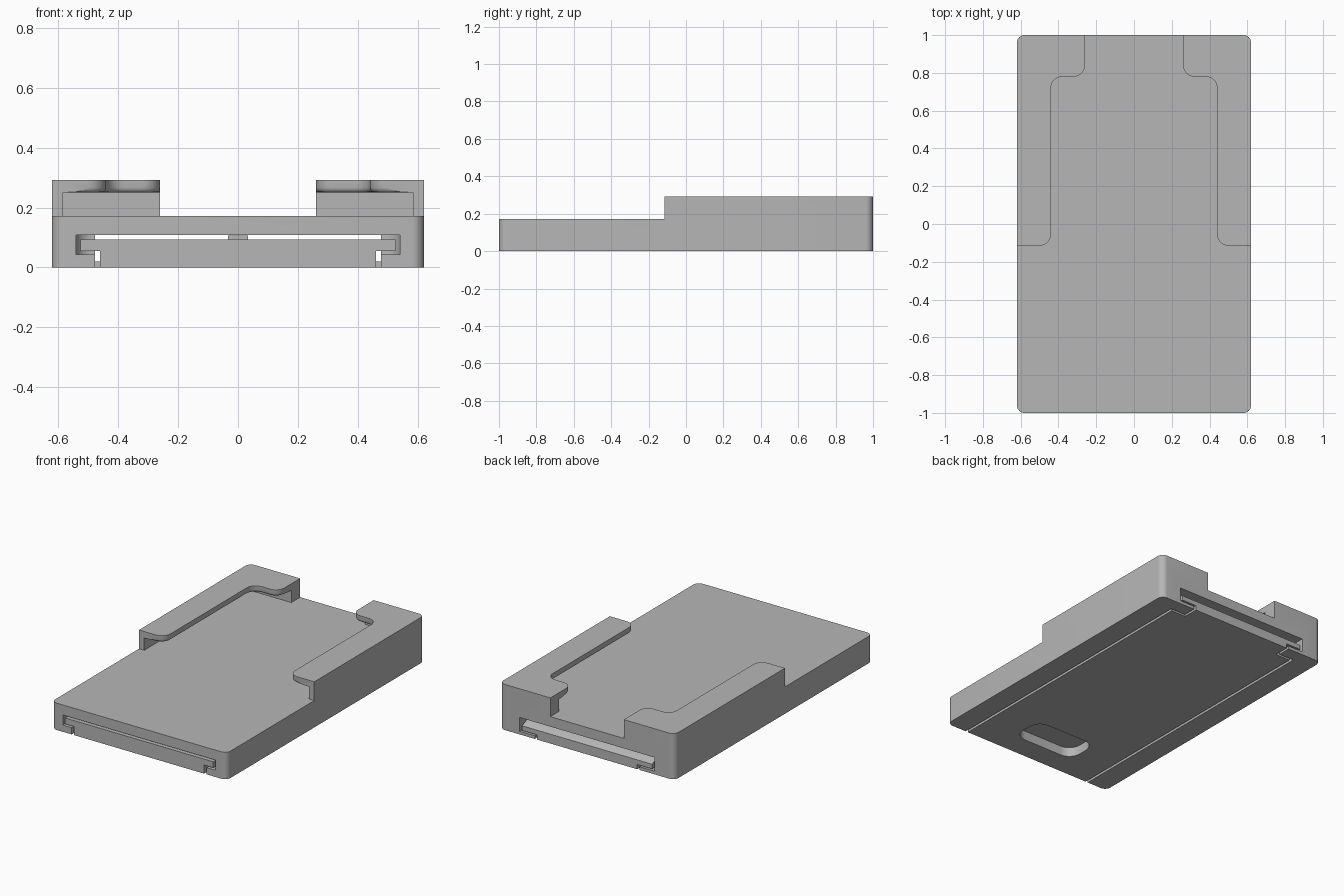
import bpy, bmesh, math
from mathutils import Vector

cube = bpy.data.objects.get("Cube")
if cube:
    bpy.data.objects.remove(cube, do_unlink=True)

grey = bpy.data.materials.new("plain_grey")
grey.use_nodes = True
COLOR = (0.47, 0.47, 0.47, 1)
grey.diffuse_color = COLOR
grey.node_tree.nodes["Principled BSDF"].inputs["Base Color"].default_value = COLOR


def outline(half, steps=8):
    """Mirror a half plan of (x, y, corner radius) and round its right-angle corners."""
    pts = half + [(-x, y, r) for x, y, r in reversed(half)]
    result = []
    for i, (x, y, r) in enumerate(pts):
        p = Vector((x, y))
        if not r:
            result.append(p)
            continue
        u = (Vector(pts[i - 1][:2]) - p).normalized()
        v = (Vector(pts[(i + 1) % len(pts)][:2]) - p).normalized()
        c = p + (u + v) * r
        for k in range(steps + 1):
            t = math.pi / 2 * k / steps
            result.append(c - v * r * math.cos(t) - u * r * math.sin(t))
    return result


def prism(name, half, z0, z1):
    """Extrude a mirrored plan between two heights."""
    bm = bmesh.new()
    base = bm.faces.new([bm.verts.new((p.x, p.y, z0)) for p in outline(half)])
    top = bmesh.ops.extrude_face_region(bm, geom=[base])["geom"]
    for v in top:
        if isinstance(v, bmesh.types.BMVert):
            v.co.z = z1
    bmesh.ops.recalc_face_normals(bm, faces=bm.faces)
    mesh = bpy.data.meshes.new(name)
    bm.to_mesh(mesh)
    bm.free()
    obj = bpy.data.objects.new(name, mesh)
    bpy.context.collection.objects.link(obj)
    mesh.materials.append(grey)
    return obj


def block(name, w, y0, y1, z0, z1):
    return prism(name, [(w, y0, 0), (w, y1, 0)], z0, z1)


def activate(obj):
    bpy.ops.object.select_all(action='DESELECT')
    obj.select_set(True)
    bpy.context.view_layer.objects.active = obj


def combine(obj, tool, operation):
    tool.hide_render = True
    activate(obj)
    mod = obj.modifiers.new("combine", 'BOOLEAN')
    mod.operation, mod.solver, mod.object = operation, 'EXACT', tool
    bpy.ops.object.modifier_apply(modifier=mod.name)
    bpy.data.objects.remove(tool, do_unlink=True)


def cut(obj, tool):
    combine(obj, tool, 'DIFFERENCE')


def join(obj, tool):
    combine(obj, tool, 'UNION')


# Body block with rounded vertical corners
R = 0.04
body = prism("holder_body", [(0.62, -1, R), (0.62, 1, R)], 0, 0.292)

# Open top between the side rails, then the undercut below their lips
cut(body, prism("top_cutter", [(0.7, -1.1, 0), (0.7, -0.115, 0), (0.44, -0.115, 0.06),
                               (0.44, 0.78, 0.06), (0.26, 0.78, 0.06), (0.26, 1.1, 0)],
                0.172, 0.4))
cut(body, block("undercut_cutter", 0.583, -0.3, 0.91, 0.172, 0.25))

# Stepped channel for the sliding lid, narrowed at the back
STOP = 0.915
cut(body, prism("channel_cutter", [(0.54, -1.1, 0), (0.54, STOP, 0.055),
                                   (0.477, STOP, 0), (0.477, 1.1, 0)], 0.043, 0.108))
cut(body, prism("neck_cutter", [(0.477, -1.1, 0), (0.477, STOP, 0),
                                (0.37, STOP, 0), (0.37, 1.1, 0)], -0.1, 0.08))
cut(body, block("back_cutter", 0.477, 0.86, 1.1, 0.02, 0.07))

# Soften the lower edge of the rail lips
bm = bmesh.new()
bm.from_mesh(body.data)
bm.normal_update()
lip_edges = []
for e in bm.edges:
    if len(e.link_faces) == 2 and all(abs(v.co.z - 0.25) < 1e-4 for v in e.verts):
        down = [f for f in e.link_faces if f.normal.z < -0.9]
        side = [f for f in e.link_faces
                if abs(f.normal.z) < 0.1 and f.calc_center_median().z > 0.255]
        if down and side:
            lip_edges.append(e)
bmesh.ops.bevel(bm, geom=lip_edges, offset=0.016, segments=3, profile=0.5,
                affect='EDGES', clamp_overlap=False)
bm.to_mesh(body.data)
bm.free()

# Sliding lid: core, side flanges and thin back tongue
END = 0.9
lid = prism("sliding_lid", [(0.46, -1, 0), (0.46, END, 0), (0.355, END, 0), (0.355, 1, 0)],
            0, 0.093)
join(lid, prism("lid_flange", [(0.525, -1, 0), (0.525, END, 0.05),
                               (0.46, END, 0), (0.46, 1, 0)], 0.055, 0.093))
join(lid, block("lid_tongue", 0.46, 0.87, 1, 0.03, 0.07))
join(lid, block("lid_catch", 0.033, 0.78, 0.84, 0.08, 0.107))

# Sloped top edge at the back of the lid
slope = block("slope_cutter", 0.7, -0.2, 0.2, 0, 0.1)
slope.rotation_euler.x = -math.radians(25)
slope.location = (0, 1, 0.06)
cut(lid, slope)

# Thumb recess on the underside
cut(lid, prism("thumb_cutter", [(0.22, -0.85, 0.08), (0.22, -0.63, 0.08)], -0.1, 0.06))

for obj in (body, lid):
    activate(obj)
    bpy.ops.object.shade_smooth_by_angle(angle=math.radians(32))
